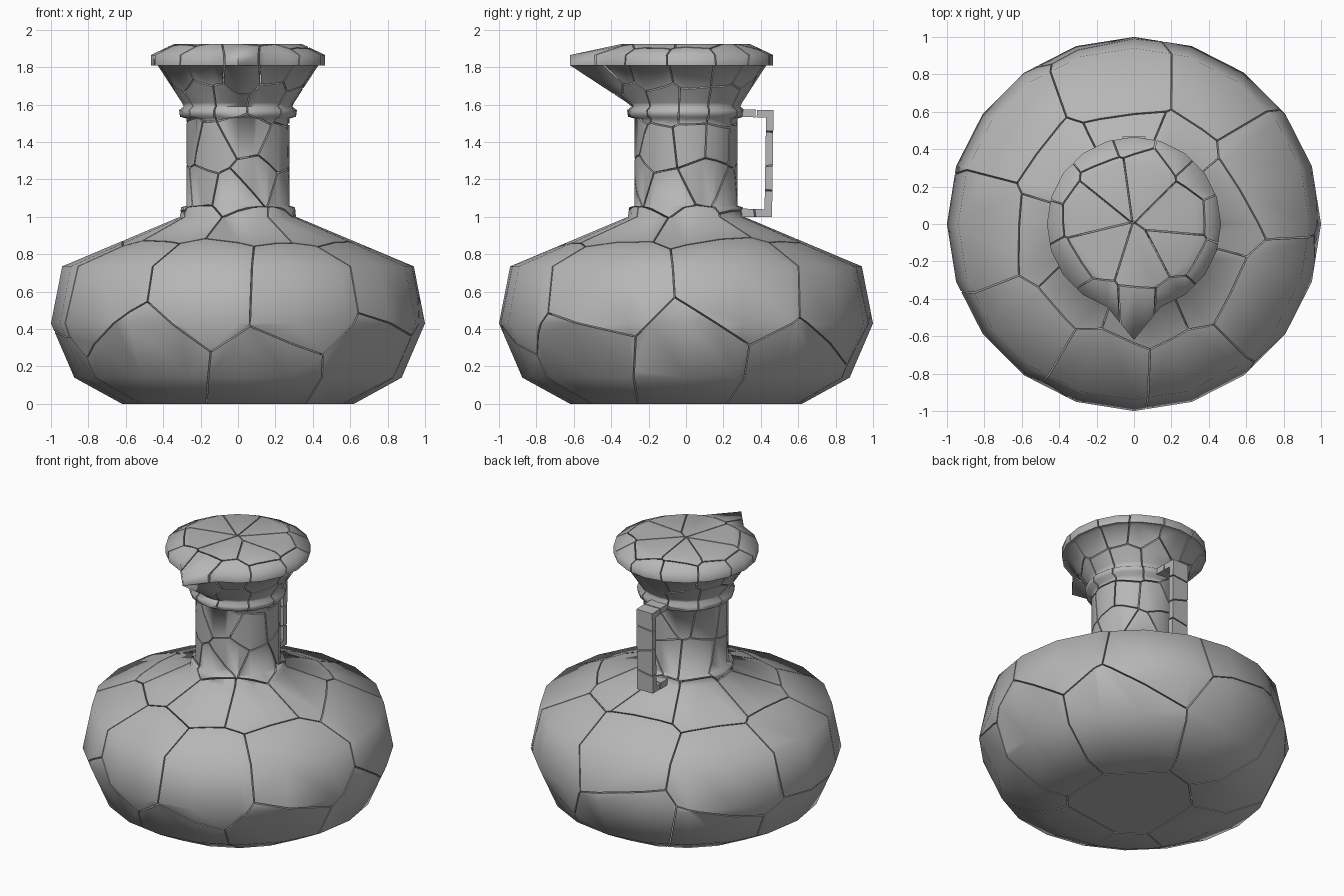
import bpy, bmesh, math, random
from mathutils import Vector

if "Cube" in bpy.data.objects:
    bpy.data.objects.remove(bpy.data.objects["Cube"])

random.seed(4)
GAP = 0.0035

GREY = bpy.data.materials.new("stone grey")
GREY.diffuse_color = (0.47, 0.47, 0.47, 1)
GREY.use_nodes = True
GREY.node_tree.nodes["Principled BSDF"].inputs["Base Color"].default_value = GREY.diffuse_color


def lathe(profile, sides=20):
    """Closed solid of revolution with a pulled-out pouring lip at the front."""
    bm = bmesh.new()
    rings = []
    for r, z in profile:
        ring = []
        for i in range(sides):
            a = 2 * math.pi * i / sides
            p = Vector((r * math.cos(a), r * math.sin(a), z))
            if i == 3 * sides // 4 and 1.6 < z < 1.9:
                p.y = -0.30 - 0.32 * min(1, (z - 1.6) / 0.21)
            ring.append(bm.verts.new(p))
        rings.append(ring)
    for a, b in zip(rings, rings[1:]):
        for i in range(sides):
            j = (i + 1) % sides
            bm.faces.new((a[i], a[j], b[j], b[i]))
    bm.faces.new(rings[0][::-1])
    bm.faces.new(rings[-1])
    for f in bm.faces:
        f.smooth = abs(f.normal.z) < 0.999
    return bm


def extrude_outline(outline, half):
    """Extrude a (y, z) outline to both sides of x = 0."""
    bm = bmesh.new()
    f = bm.faces.new([bm.verts.new((-half, y, z)) for y, z in outline])
    ext = bmesh.ops.extrude_face_region(bm, geom=[f])["geom"]
    bmesh.ops.translate(bm, vec=(2 * half, 0, 0),
                        verts=[v for v in ext if isinstance(v, bmesh.types.BMVert)])
    bmesh.ops.recalc_face_normals(bm, faces=bm.faces)
    return bm


def shard(solid, seed, seeds):
    """Cut out the part of the solid nearest to the seed, leaving a fine gap."""
    bm = solid.copy()
    walls = bm.faces.layers.int.new("wall")
    for other in sorted(seeds, key=lambda s: (s - seed).length)[1:]:
        n = (other - seed).normalized()
        mid = (seed + other) / 2 - n * GAP
        if all((v.co - mid).dot(n) < 0 for v in bm.verts):
            continue
        bmesh.ops.bisect_plane(bm, geom=bm.verts[:] + bm.edges[:] + bm.faces[:],
                               dist=1e-6, plane_co=mid, plane_no=n, clear_outer=True)
        rim = [e for e in bm.edges if e.is_boundary]
        if rim:
            for f in bmesh.ops.holes_fill(bm, edges=rim, sides=0)["faces"]:
                f[walls] = 1
    bmesh.ops.recalc_face_normals(bm, faces=bm.faces)
    # Crack walls stay flat, the outer skin stays smooth
    for f in bm.faces:
        f.smooth = f.smooth and not f[walls]
    for e in bm.edges:
        fs = e.link_faces
        e.smooth = (len(fs) == 2 and fs[0].smooth and fs[1].smooth
                    and e.calc_face_angle(0) < math.radians(80))
    bm.faces.layers.int.remove(walls)
    return bm


def fracture(solid, groups):
    """Make one object per named group of shards."""
    seeds = [s for g in groups.values() for s in g]
    for name, group in groups.items():
        mesh = bpy.data.meshes.new(name)
        out = bmesh.new()
        for s in group:
            piece = shard(solid, s, seeds)
            tmp = bpy.data.meshes.new("piece")
            piece.to_mesh(tmp)
            out.from_mesh(tmp)
            piece.free()
            bpy.data.meshes.remove(tmp)
        out.to_mesh(mesh)
        out.free()
        mesh.materials.append(GREY)
        bpy.context.collection.objects.link(bpy.data.objects.new(name, mesh))
    solid.free()


def ring(count, r, z, jitter, turn=0.0):
    """Shard centres scattered around a circle."""
    pts = []
    for i in range(count):
        a = 2 * math.pi * (i + turn + random.uniform(-0.22, 0.22)) / count
        q = r * random.uniform(0.88, 1.08)
        pts.append(Vector((q * math.cos(a), q * math.sin(a),
                           z + random.uniform(-jitter, jitter))))
    return pts


# Jug: belly, collar, neck, neck ring, flared mouth and rim
jug = lathe([(0.62, 0), (0.875, 0.14), (1.0, 0.43), (0.94, 0.735), (0.31, 1.0),
             (0.305, 1.05), (0.275, 1.06), (0.275, 1.525), (0.31, 1.535),
             (0.315, 1.57), (0.29, 1.59), (0.30, 1.61), (0.345, 1.68),
             (0.43, 1.81), (0.466, 1.81), (0.466, 1.865), (0.34, 1.925)])
fracture(jug, {
    "belly": [Vector((0.03, 0, 0.15))] + ring(8, 0.75, 0.22, 0.06, 0.1)
             + ring(9, 0.78, 0.64, 0.06, 0.4),
    "shoulder": ring(8, 0.36, 0.93, 0.03, 0.2),
    "neck": ring(9, 0.22, 1.17, 0.05, 0.5) + ring(9, 0.22, 1.41, 0.05),
    "mouth": ring(10, 0.27, 1.64, 0.03, 0.3),
    "rim": ring(12, 0.41, 1.77, 0.02, 0.0) + ring(7, 0.22, 1.87, 0.01, 0.4),
})

# Handle: angular bracket behind the neck
handle = extrude_outline([(0.27, 1.0), (0.46, 1.0), (0.468, 1.57), (0.27, 1.575),
                          (0.27, 1.535), (0.428, 1.53), (0.42, 1.04), (0.27, 1.045)],
                         0.062)
fracture(handle, {"handle": [Vector(p) for p in (
    (0, 0.3, 1.55), (0, 0.45, 1.54), (0.02, 0.44, 1.36), (-0.02, 0.45, 1.22),
    (0.01, 0.44, 1.04), (0, 0.3, 1.02))]})
